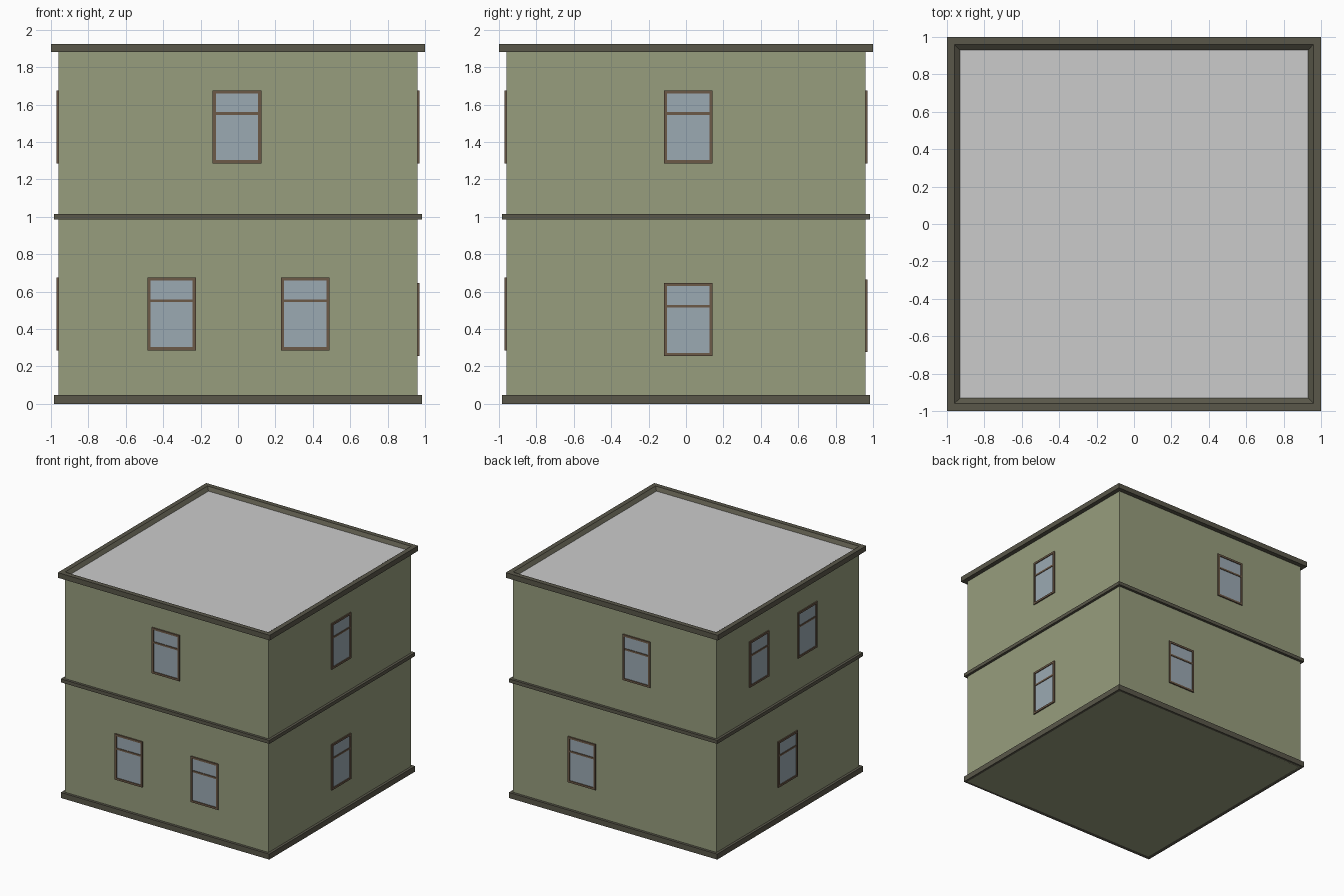
import bpy, bmesh
from math import radians
from mathutils import Matrix, Vector

if "Cube" in bpy.data.objects:
    bpy.data.objects.remove(bpy.data.objects["Cube"])

W = 0.961  # half width of the walls


def material(name, rgb):
    m = bpy.data.materials.new(name)
    m.diffuse_color = (*rgb, 1)
    m.use_nodes = True
    m.node_tree.nodes["Principled BSDF"].inputs["Base Color"].default_value = m.diffuse_color
    return m


WALL = material("olive_wall", (0.31, 0.337, 0.207))
TRIM = material("dark_trim", (0.101, 0.096, 0.068))
WOOD = material("brown_wood", (0.15, 0.10, 0.063))
GLASS = material("blue_grey_glass", (0.33, 0.40, 0.45))
ROOF = material("grey_roof", (0.53, 0.53, 0.53))


def finish(name, bm, mat=None, matrix=None):
    bmesh.ops.recalc_face_normals(bm, faces=bm.faces)
    me = bpy.data.meshes.new(name)
    bm.to_mesh(me)
    bm.free()
    ob = bpy.data.objects.new(name, me)
    bpy.context.collection.objects.link(ob)
    if mat:
        me.materials.append(mat)
    if matrix:
        ob.matrix_world = matrix
    return ob


def add_box(bm, lo, hi):
    lo, hi = Vector(lo), Vector(hi)
    size = Matrix.Diagonal((*(hi - lo), 1))
    bmesh.ops.create_cube(bm, size=1, matrix=Matrix.Translation((lo + hi) / 2) @ size)


def box(name, lo, hi, mat=None, matrix=None):
    bm = bmesh.new()
    add_box(bm, lo, hi)
    return finish(name, bm, mat, matrix)


def square_ring(name, profile, mat):
    """Sweep a closed (half width, z) profile round a mitred square."""
    bm = bmesh.new()
    loops = [[bm.verts.new((sx * r, sy * r, z)) for r, z in profile]
             for sx, sy in ((-1, -1), (1, -1), (1, 1), (-1, 1))]
    n = len(profile)
    for i in range(4):
        a, b = loops[i], loops[(i + 1) % 4]
        for j in range(n):
            k = (j + 1) % n
            bm.faces.new((a[j], b[j], b[k], a[k]))
    return finish(name, bm, mat)


def window(name, angle, offset, bottom, w=0.26, h=0.39, t=0.017):
    """Window on the front wall, turned about z to its side."""
    m = Matrix.Rotation(radians(angle), 4, 'Z') @ Matrix.Translation((offset, -W, bottom))
    x, out, back = w / 2, -0.01, 0.01
    bm = bmesh.new()
    for s in (-1, 1):  # side posts
        xs = sorted((s * x, s * (x - t)))
        add_box(bm, (xs[0], out, 0), (xs[1], back, h))
    for z0, z1, o in ((0, t, out), (h - t, h, out), (0.258, 0.273, -0.008)):  # sill, head, transom
        add_box(bm, (-x + t, o, z0), (x - t, back, z1))
    finish(name + "_frame", bm, WOOD, m)
    box(name + "_glass", (-x + t, -0.003, t), (x - t, back, h - t), GLASS, m)


# Walls and roof deck
box("walls", (-W, -W, 0), (W, W, 1.89), WALL)
box("roof_deck", (-0.94, -0.94, 1.88), (0.94, 0.94, 1.9), ROOF)

# Base, floor band and cornice with a sloped inner edge
square_ring("base_trim", [(0.95, 0), (0.983, 0), (0.983, 0.047), (0.95, 0.047)], TRIM)
square_ring("floor_band", [(0.95, 0.986), (0.983, 0.986), (0.983, 1.016), (0.95, 1.016)], TRIM)
square_ring("cornice", [(0.93, 1.88), (1, 1.88), (1, 1.924), (0.96, 1.924), (0.93, 1.9)], TRIM)

# Windows: side angle, offset to the viewer's right, bottom height
SIDES = {
    "front": (0, [(-0.005, 1.286), (-0.355, 0.286), (0.36, 0.286)]),
    "right": (90, [(0.012, 1.286), (0.012, 0.256)]),
    "back": (180, [(0.21, 1.286), (-0.307, 0.276)]),
    "left": (270, [(-0.393, 1.286), (0.258, 1.286), (-0.007, 0.286)]),
}
for side, (angle, places) in SIDES.items():
    for i, (offset, bottom) in enumerate(places, 1):
        window(f"{side}_window_{i}", angle, offset, bottom)
